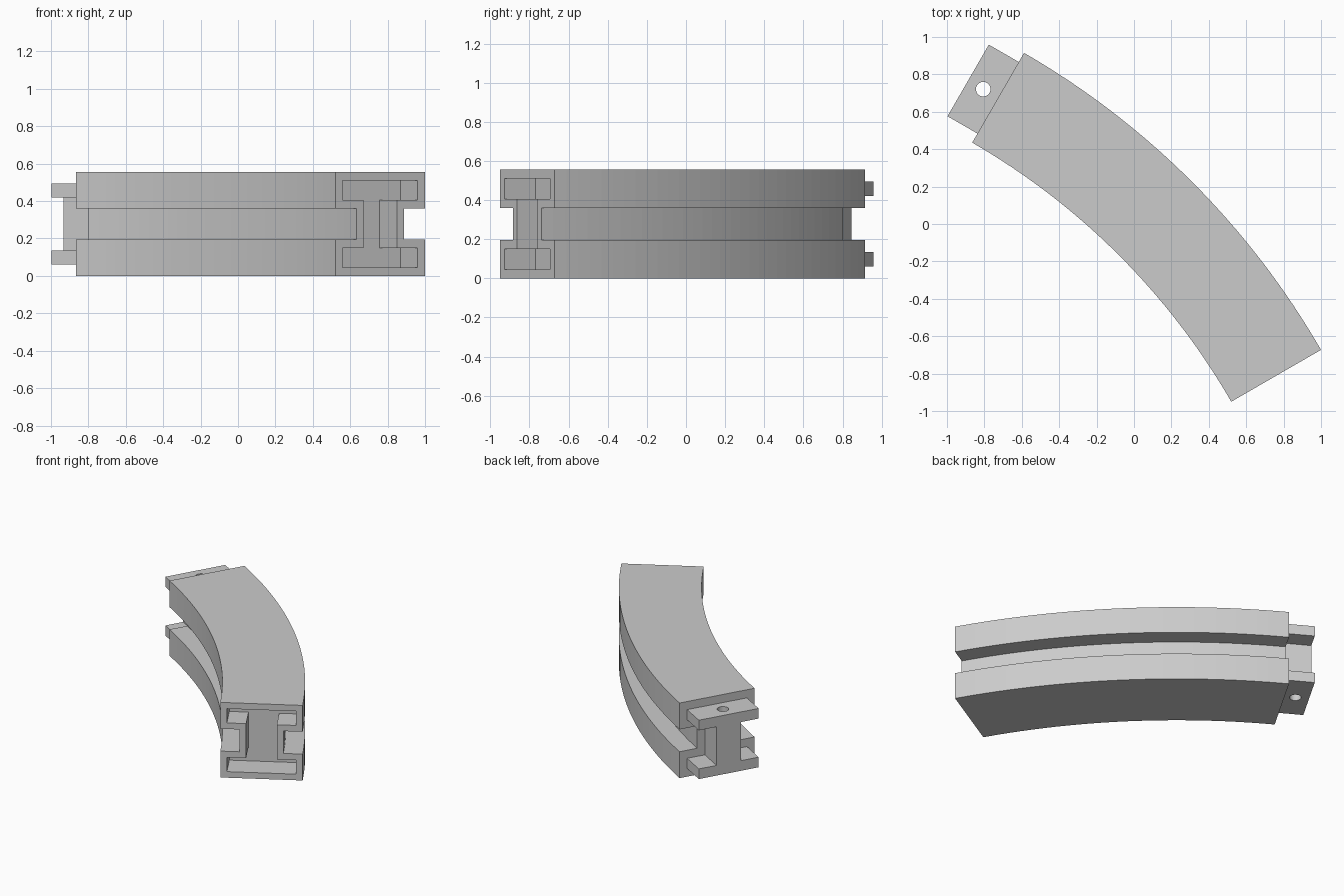
import bpy, bmesh
from math import sin, cos, radians
from mathutils import Vector

if "Cube" in bpy.data.objects:
    bpy.data.objects.remove(bpy.data.objects["Cube"])

CENTRE = Vector((-2.757, -2.842, 0.2775))   # centre of the bend, at mid height
RADIUS = 4.061                              # radius of the rail's centre line
START, END = radians(30), radians(60)
SEGMENTS = 32

grey = bpy.data.materials.new("grey plastic")
grey.use_nodes = True
colour = (0.6, 0.6, 0.6, 1)
grey.diffuse_color = colour
grey.node_tree.nodes["Principled BSDF"].inputs["Base Color"].default_value = colour


def i_profile(flange, web, outer, inner):
    """I-beam outline from half widths and half heights."""
    right = [(flange, -outer), (flange, -inner), (web, -inner),
             (web, inner), (flange, inner), (flange, outer)]
    return right + [(-x, z) for x, z in reversed(right)]


def station(angle, along=0):
    """Point on the centre line, pushed along the tangent, and its radial direction."""
    radial = Vector((cos(angle), sin(angle), 0))
    tangent = Vector((-sin(angle), cos(angle), 0))
    return CENTRE + radial * RADIUS + tangent * along, radial


def make_object(name, bm):
    bmesh.ops.recalc_face_normals(bm, faces=bm.faces)
    mesh = bpy.data.meshes.new(name)
    bm.to_mesh(mesh)
    bm.free()
    mesh.materials.append(grey)
    obj = bpy.data.objects.new(name, mesh)
    bpy.context.collection.objects.link(obj)
    return obj


def sweep(name, profile, stations):
    """Solid running a closed profile through the stations."""
    bm = bmesh.new()
    rings = [[bm.verts.new(p + radial * x + Vector((0, 0, z))) for x, z in profile]
             for p, radial in stations]
    n = len(profile)
    for a, b in zip(rings, rings[1:]):
        for i in range(n):
            j = (i + 1) % n
            bm.faces.new((a[i], a[j], b[j], b[i]))
    bm.faces.new(rings[0])
    bm.faces.new(rings[-1])
    return make_object(name, bm)


def cut(target, cutter):
    cutter.hide_render = True
    cutter.hide_set(True)
    mod = target.modifiers.new("cut", 'BOOLEAN')
    mod.operation = 'DIFFERENCE'
    mod.solver = 'EXACT'
    mod.object = cutter
    bpy.context.view_layer.objects.active = target
    bpy.ops.object.modifier_apply(modifier=mod.name)
    bpy.data.objects.remove(cutter)


# Curved rail with an I-beam section
angles = [START + (END - START) * i / SEGMENTS for i in range(SEGMENTS + 1)]
rail = sweep("curved_rail", i_profile(0.277, 0.147, 0.2775, 0.0825),
             [station(a) for a in angles])

# Socket sunk into the front end
socket = sweep("socket_cutter", i_profile(0.232, 0.103, 0.2325, 0.1275),
               [station(START, -0.1), station(START, 0.183)])
cut(rail, socket)

# Matching tongue on the back end
tongue = sweep("connector_tongue", i_profile(0.221, 0.09, 0.2175, 0.1425),
               [station(END, -0.01), station(END, 0.185)])

# Vertical pin hole through the tongue
bm = bmesh.new()
bmesh.ops.create_cone(bm, cap_ends=True, segments=32, radius1=0.039, radius2=0.039, depth=1)
bmesh.ops.translate(bm, verts=bm.verts, vec=station(END, 0.092)[0])
cut(tongue, make_object("pin_hole_cutter", bm))
